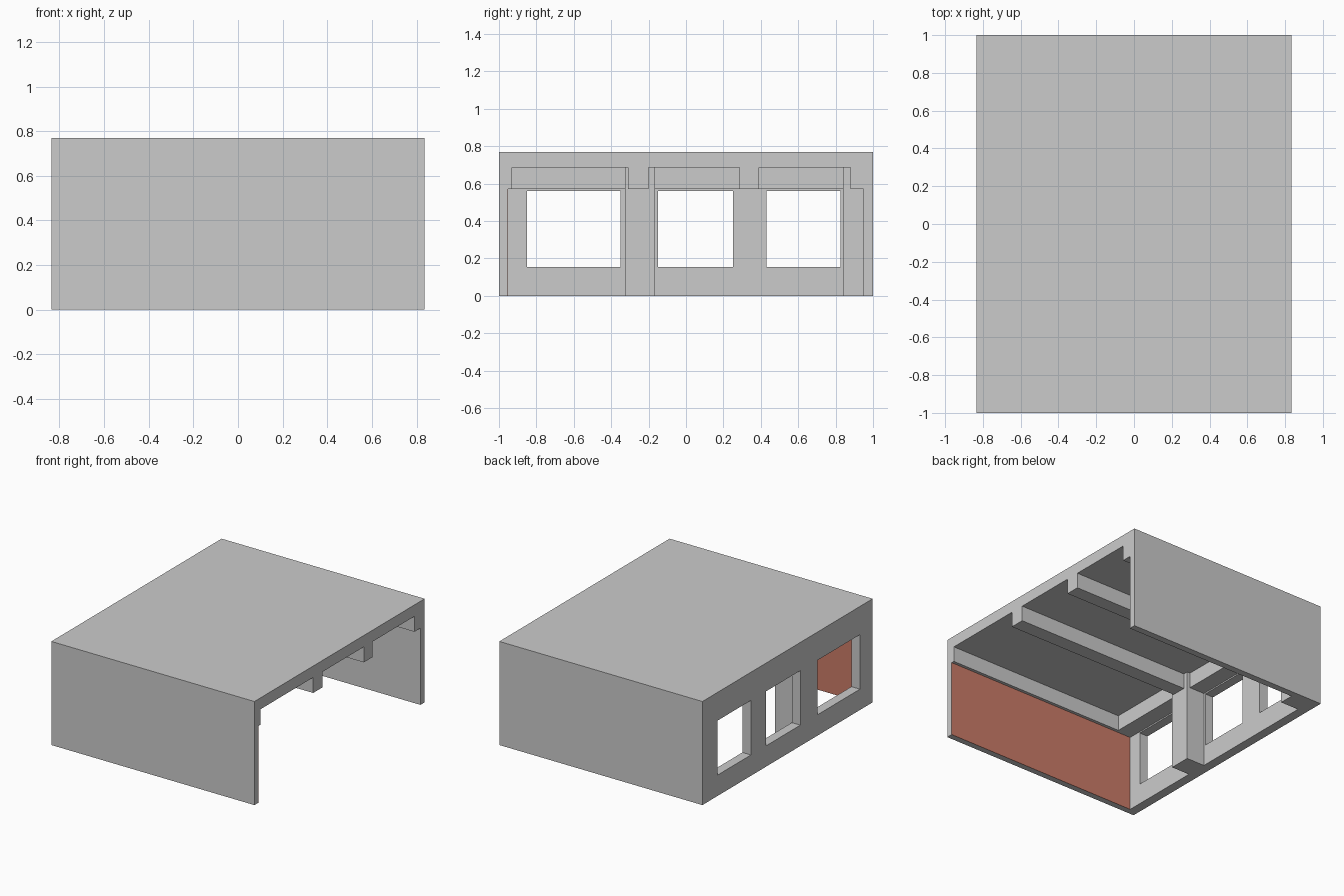
import bpy

if "Cube" in bpy.data.objects:
    bpy.data.objects.remove(bpy.data.objects["Cube"])


def box(name, x, y, z):
    """Box spanning the given (min, max) ranges."""
    xs, ys, zs = x, y, z
    verts = [(a, b, c) for a in xs for b in ys for c in zs]
    faces = [(0, 1, 3, 2), (4, 6, 7, 5), (0, 4, 5, 1),
             (2, 3, 7, 6), (0, 2, 6, 4), (1, 5, 7, 3)]
    mesh = bpy.data.meshes.new(name)
    mesh.from_pydata(verts, [], faces)
    mesh.update()
    ob = bpy.data.objects.new(name, mesh)
    bpy.context.collection.objects.link(ob)
    return ob


def cut(target, x, y, z):
    """Subtract a box from the target and discard the cutter."""
    cutter = box("cutter", x, y, z)
    cutter.hide_render = True
    mod = target.modifiers.new("cut", 'BOOLEAN')
    mod.operation = 'DIFFERENCE'
    mod.solver = 'EXACT'
    mod.object = cutter
    bpy.context.view_layer.objects.active = target
    bpy.ops.object.modifier_apply(modifier=mod.name)
    bpy.data.objects.remove(cutter)


X = 0.835            # half width
WALL = -0.765        # inner face of the window wall
BEAM = -0.64         # inner face of the beam above the windows
PIER = -0.615        # inner face of the pillars
SOFFIT, CEILING = 0.57, 0.685

# Shell: solid block hollowed out, open to the right and below
shell = box("room_shell", (-X, X), (-1, 1), (0, 0.77))
cut(shell, (WALL, 1.0), (-0.955, 0.95), (-0.1, SOFFIT))

# Ceiling bays, leaving cross beams and edge beams between them
for bay in ((-0.93, -0.31), (-0.20, 0.285), (0.39, 0.88)):
    cut(shell, (BEAM, 1.1), bay, (0.3, CEILING))

# Window openings in the left wall
for window in ((-0.85, -0.35), (-0.15, 0.25), (0.43, 0.825)):
    cut(shell, (-1.0, -0.7), window, (0.155, 0.56))

# Pillars standing against the window wall
box("middle_pillar", (WALL, PIER), (-0.325, -0.165), (0, CEILING))
box("corner_pillar", (WALL, PIER), (0.84, 0.95), (0, CEILING))

# Red painted lining on the inside of the front wall
red = bpy.data.materials.new("red_paint")
red.diffuse_color = (0.6, 0.2, 0.14, 1)
red.use_nodes = True
red.node_tree.nodes["Principled BSDF"].inputs["Base Color"].default_value = red.diffuse_color
panel = box("red_wall_panel", (WALL, X), (-0.955, -0.953), (0, SOFFIT))
panel.data.materials.append(red)
